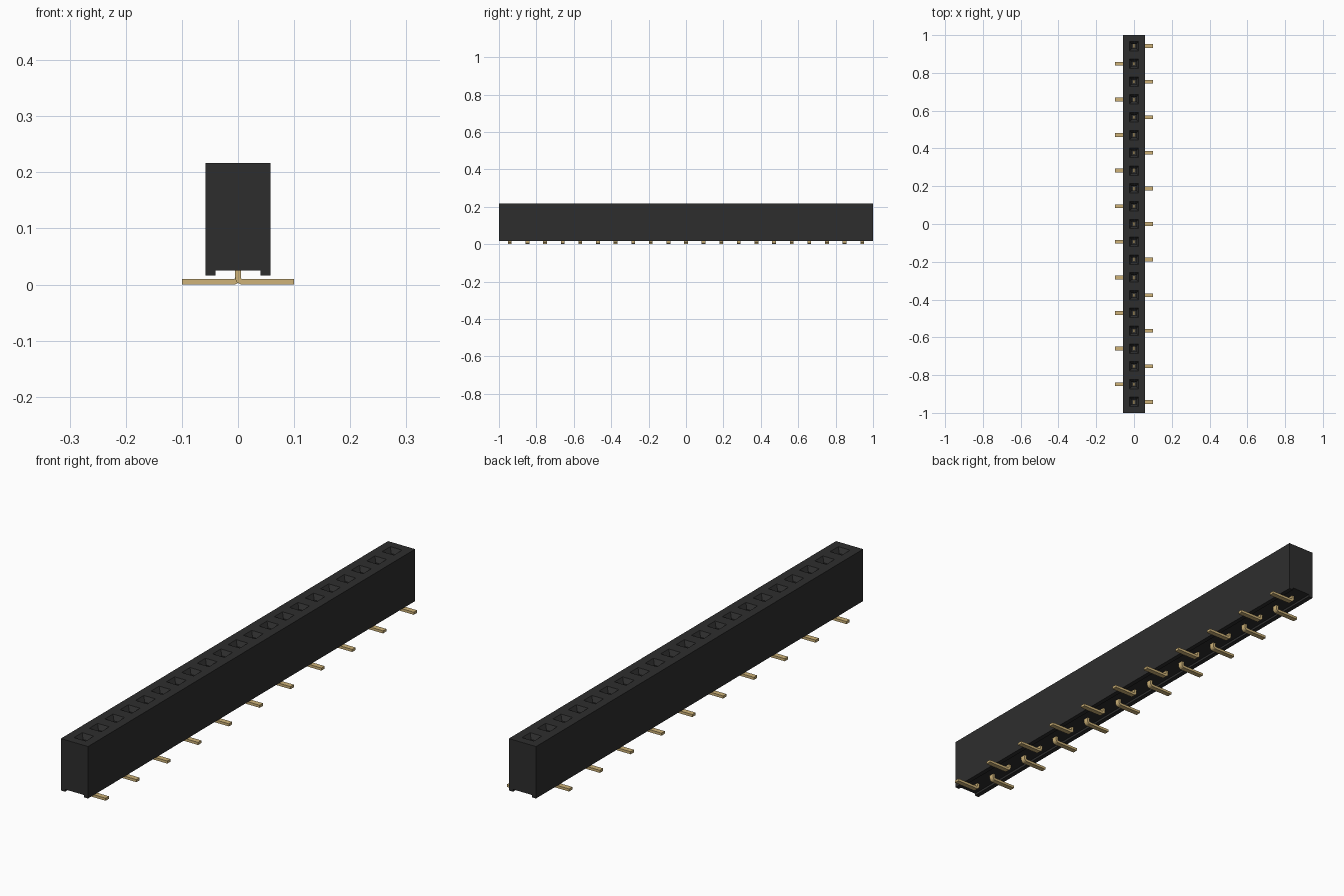
import bpy, bmesh, math

cube = bpy.data.objects.get("Cube")
if cube:
    bpy.data.objects.remove(cube, do_unlink=True)

COUNT = 21
PITCH = 0.0942
HALF_W, TOP, BOTTOM = 0.058, 0.217, 0.016
GROOVE_W, GROOVE_Z = 0.040, 0.025


def material(name, rgb):
    m = bpy.data.materials.new(name)
    m.use_nodes = True
    m.diffuse_color = (*rgb, 1)
    m.node_tree.nodes["Principled BSDF"].inputs["Base Color"].default_value = (*rgb, 1)
    return m


black = material("black plastic", (0.027, 0.027, 0.027))
gold = material("gold metal", (0.62, 0.45, 0.19))


def finish(bm, name, mat):
    bmesh.ops.recalc_face_normals(bm, faces=bm.faces)
    me = bpy.data.meshes.new(name)
    bm.to_mesh(me)
    bm.free()
    me.materials.append(mat)
    ob = bpy.data.objects.new(name, me)
    bpy.context.collection.objects.link(ob)
    return ob


def bridge(bm, a, b):
    n = len(a)
    for i in range(n):
        j = (i + 1) % n
        bm.faces.new((a[i], a[j], b[j], b[i]))


pin_y = [(i - (COUNT - 1) / 2) * PITCH for i in range(COUNT)]

# Housing: grooved section swept along y, one cell per socket
section = [(HALF_W, TOP), (-HALF_W, TOP), (-HALF_W, BOTTOM), (-GROOVE_W, BOTTOM),
           (-GROOVE_W, GROOVE_Z), (GROOVE_W, GROOVE_Z), (GROOVE_W, BOTTOM), (HALF_W, BOTTOM)]
stations = [-1.0] + [y + PITCH / 2 for y in pin_y[:-1]] + [1.0]
bm = bmesh.new()
rings = [[bm.verts.new((x, y, z)) for x, z in section] for y in stations]
bm.faces.new(rings[0])
bm.faces.new(rings[-1])
for k, y in enumerate(pin_y):
    a, b = rings[k], rings[k + 1]
    for i in range(1, 8):
        j = (i + 1) % 8
        bm.faces.new((a[i], a[j], b[j], b[i]))
    # Socket: chamfered mouth, square shaft and floor
    loop = [a[1], a[0], b[0], b[1]]
    for half, z in ((0.025, TOP), (0.012, TOP - 0.018), (0.012, 0.09)):
        inner = [bm.verts.new((sx * half, y + sy * half, z))
                 for sx, sy in ((-1, -1), (1, -1), (1, 1), (-1, 1))]
        bridge(bm, loop, inner)
        loop = inner
    bm.faces.new(loop)
finish(bm, "housing", black)

# Pins: bent strip with a foot, alternating sides
T, LENGTH, WIDTH, POST_TOP = 0.005, 0.100, 0.020, 0.11
FOOT = 0.010


def arc(cx, cz, r, start, end, steps=5):
    return [(cx + r * math.cos(math.radians(start + (end - start) * i / steps)),
             cz + r * math.sin(math.radians(start + (end - start) * i / steps)))
            for i in range(steps + 1)]


outer = arc(-T + 0.013, 0.013, 0.013, 180, 270)
inner_bend = arc(T + 0.003, FOOT + 0.003, 0.003, 270, 180)
profile = [(-T, POST_TOP)] + outer + [(LENGTH, 0), (LENGTH, FOOT)] + inner_bend + [(T, POST_TOP)]

for k, y in enumerate(pin_y):
    side = 1 if k % 2 == 0 else -1
    bm = bmesh.new()
    front = [bm.verts.new((side * x, y - WIDTH / 2, z)) for x, z in profile]
    back = [bm.verts.new((side * x, y + WIDTH / 2, z)) for x, z in profile]
    bm.faces.new(front)
    bm.faces.new(back)
    bridge(bm, front, back)
    finish(bm, f"pin_{k + 1:02d}", gold)
